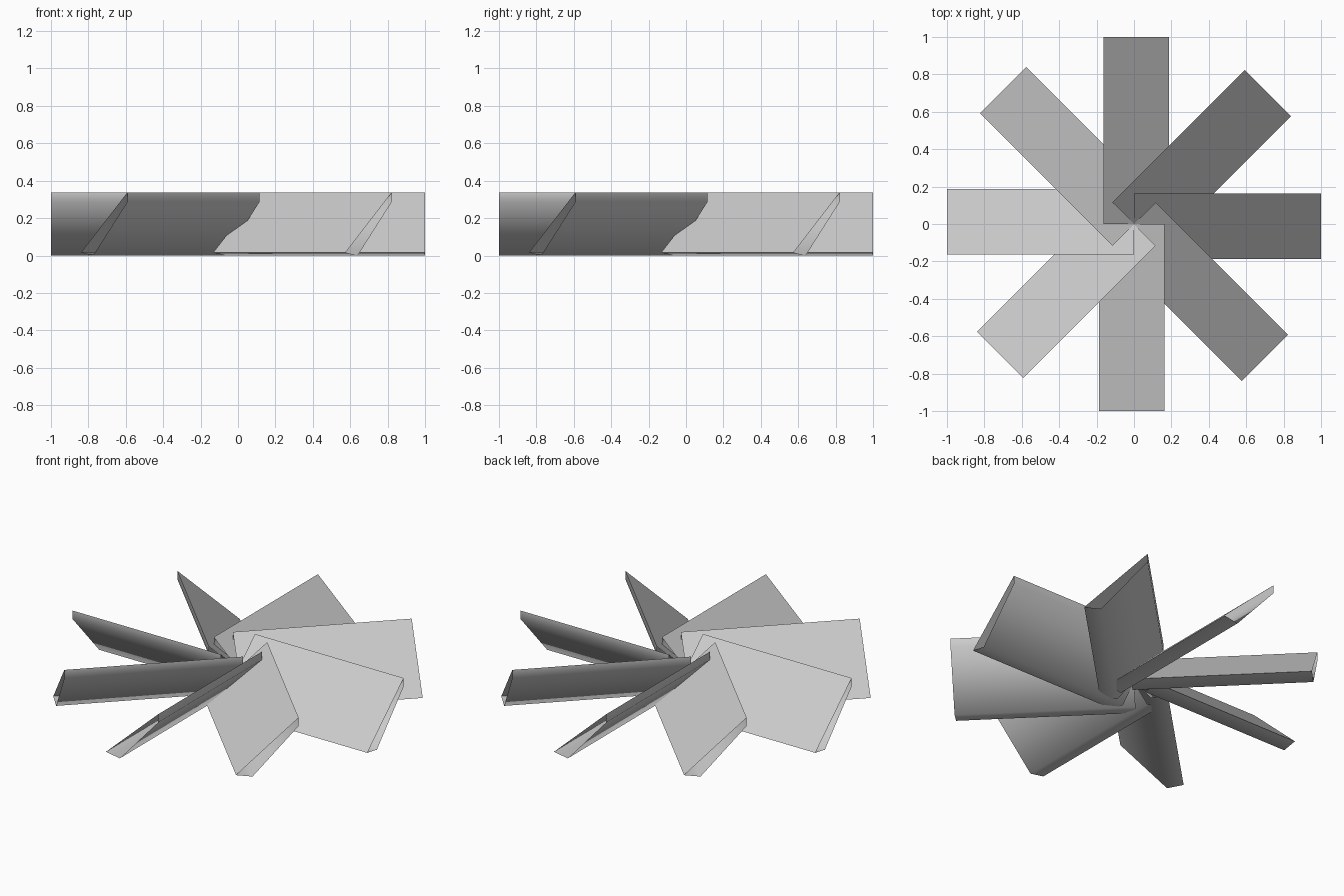
import bpy, bmesh, math
from mathutils import Matrix

if "Cube" in bpy.data.objects:
    bpy.data.objects.remove(bpy.data.objects["Cube"])

grey = bpy.data.materials.new("light_grey")
grey.diffuse_color = (0.6, 0.6, 0.6, 1)
grey.use_nodes = True
grey.node_tree.nodes["Principled BSDF"].inputs["Base Color"].default_value = grey.diffuse_color

# Slanted blade cross-section (across, height), walking round the outline
PROFILE = [(-0.187, 0.016), (-0.095, 0.0), (0.163, 0.287), (0.163, 0.337)]
LENGTH = 1.0
COUNT = 8


def make_blade(index):
    """Open-ended hollow blade running outward from the hub axis."""
    bm = bmesh.new()
    inner = [bm.verts.new((0, u, z)) for u, z in PROFILE]
    outer = [bm.verts.new((LENGTH, u, z)) for u, z in PROFILE]
    for i in range(len(PROFILE)):
        j = (i + 1) % len(PROFILE)
        bm.faces.new((inner[i], inner[j], outer[j], outer[i]))
    bmesh.ops.recalc_face_normals(bm, faces=bm.faces)
    # make sure the broad upper face points up
    if max(bm.faces, key=lambda f: abs(f.normal.z) * f.calc_area()) is not None:
        top = bm.faces[:][-1]
        top.normal_update()
        if top.normal.z < 0:
            bmesh.ops.reverse_faces(bm, faces=bm.faces[:])
    bm.transform(Matrix.Rotation(index * math.tau / COUNT, 4, 'Z'))
    # underside flows softly into the edge strips, the top edges stay crisp
    bm.normal_update()
    for f in bm.faces:
        f.smooth = True
    for e in bm.edges:
        if len(e.link_faces) == 2 and e.calc_face_angle() > math.radians(75):
            e.smooth = False
    mesh = bpy.data.meshes.new("blade")
    bm.to_mesh(mesh)
    bm.free()
    mesh.materials.append(grey)
    blade = bpy.data.objects.new(f"blade_{index + 1}", mesh)
    bpy.context.collection.objects.link(blade)


# Ring of eight blades
for n in range(COUNT):
    make_blade(n)
